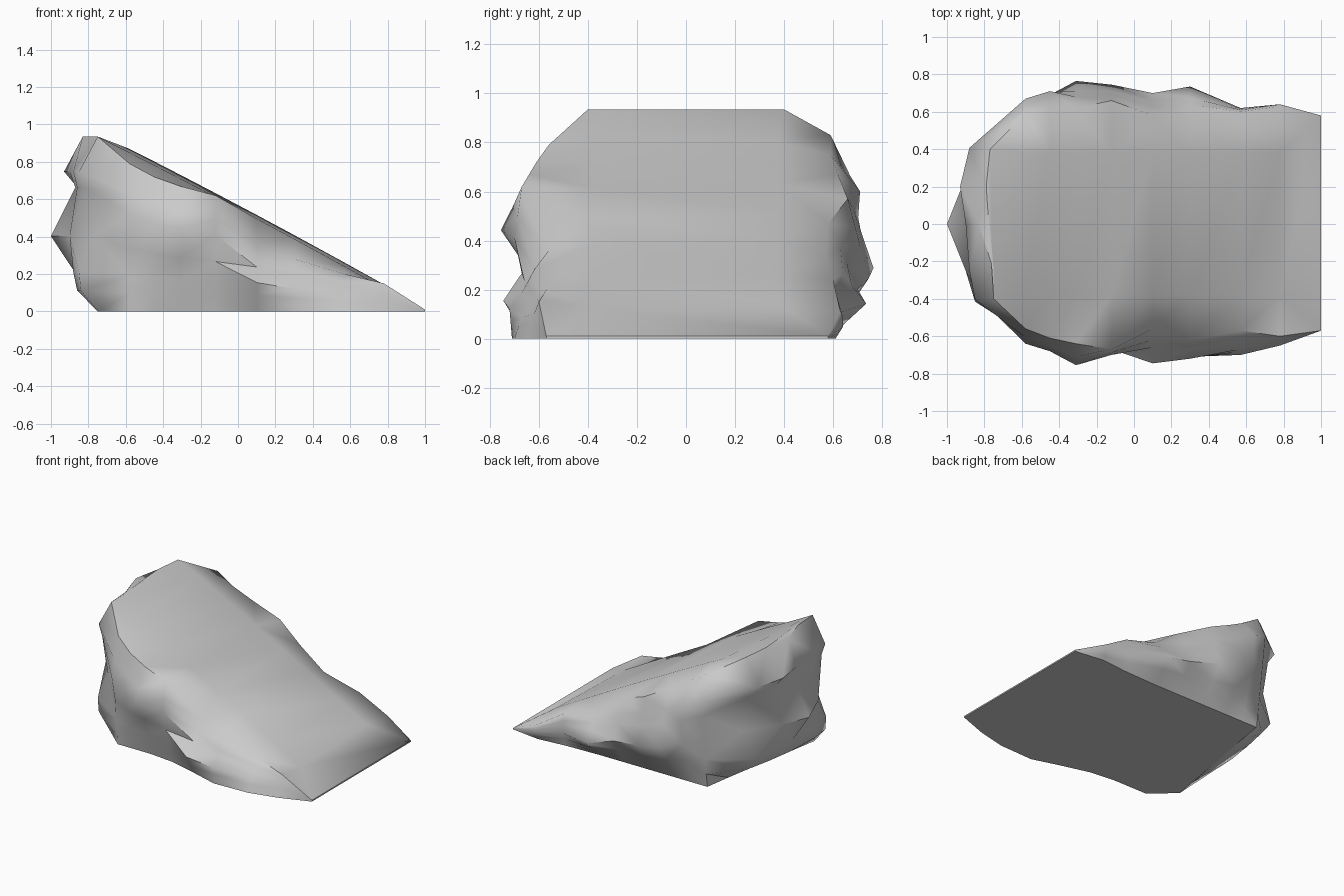
import bpy, bmesh

if "Cube" in bpy.data.objects:
    bpy.data.objects.remove(bpy.data.objects["Cube"])

# Stations along the ramp, from the toe (x = 1) to the crest
XS = [1, .78, .57, .3, .1, -.12, -.31, -.45, -.58]
# Flank half-widths at each station: base, lower bulge, upper bulge, rim, then rim height
FRONT = dict(
    keys=(0, .43, .66, 1),
    base=[.57, .65, .70, .71, .65, .59, .57, .57, .57],
    low=[.57, .63, .67, .72, .745, .67, .65, .64, .60],
    high=[.57, .62, .63, .67, .66, .70, .755, .68, .64],
    rim=[.57, .60, .57, .62, .56, .67, .64, .61, .56],
    z=[.01, .15, .20, .28, .36, .62, .67, .72, .79])
BACK = dict(
    keys=(0, .43, .8, 1),
    base=[.58, .61, .59, .58, .58, .58, .58, .58, .58],
    low=[.58, .64, .62, .735, .70, .745, .765, .69, .63],
    high=[.58, .64, .61, .64, .63, .69, .68, .71, .67],
    rim=[.58, .63, .60, .57, .58, .66, .62, .59, .59],
    z=[.01, .11, .24, .33, .47, .57, .67, .75, .83])
ROWS = [0, .12, .25, .43, .66, .8, 1]
REAR_ROWS = [0, .12, .22, .43, .71, .8, 1]
# Tall rear face: column y at base / middle / rim, and x at each row
REAR = [
    ((-.42, -.41, -.40), [-.75, -.84, -.85, -.77, -.82, -.85, -.75]),
    ((-.25, -.25, -.25), [-.72, -.86, -.88, -.90, -.86, -.88, -.75]),
    ((0, 0, 0), [-.68, -.85, -.87, -1.0, -.87, -.90, -.83]),
    ((.2, .2, .2), [-.64, -.82, -.86, -.92, -.86, -.93, -.79]),
    ((.38, .42, .40), [-.61, -.78, -.85, -.77, -.82, -.88, -.77])]


def interp(t, keys, vals):
    for a, b, u, v in zip(keys, keys[1:], vals, vals[1:]):
        if t <= b:
            return u + (v - u) * (t - a) / (b - a)
    return vals[-1]


def flank(bm, side, i, sign):
    prof = [side[k][i] for k in ("base", "low", "high", "rim")]
    return [bm.verts.new((XS[i], sign * interp(t, side["keys"], prof),
                          t * side["z"][i])) for t in ROWS]


def face(bm, verts):
    unique = list(dict.fromkeys(verts))
    if len(unique) > 2:
        bm.faces.new(unique)


bm = bmesh.new()
n = len(XS)
front = [flank(bm, FRONT, i, -1) for i in range(n)]
rear = [[bm.verts.new((x, interp(t, (0, .43, 1), ys), .935 * t))
         for t, x in zip(REAR_ROWS, xs)] for ys, xs in REAR]
back = [flank(bm, BACK, i, 1) for i in range(n)]

# Rocky walls and flat underside
ring = front + rear + back[::-1]
for a, b in zip(ring, ring[1:] + ring[:1]):
    for k in range(len(ROWS) - 1):
        face(bm, [a[k], b[k], b[k + 1], a[k + 1]])
face(bm, [c[0] for c in ring])

# Sloping ramp surface with rolled-down edges
rim_f = [c[-1] for c in front] + [rear[0][-1]]
rim_b = [c[-1] for c in back] + [rear[-1][-1]]
in_f, in_b = [rim_f[0]], [rim_b[0]]
for x in XS[1:]:
    z = .01 + .529 * (1 - x) + .02 * (1 - x * x)
    in_f.append(bm.verts.new((x, -.38, z - .01)))
    in_b.append(bm.verts.new((x, .38, z + .01)))
in_f.append(rim_f[-1])
in_b.append(rim_b[-1])
for i in range(n):
    for p, q in ((rim_f, in_f), (in_f, in_b), (in_b, rim_b)):
        face(bm, [p[i], p[i + 1], q[i + 1], q[i]])
face(bm, [c[-1] for c in rear])

bmesh.ops.remove_doubles(bm, verts=bm.verts, dist=.0003)
bmesh.ops.triangulate(bm, faces=bm.faces)
bmesh.ops.recalc_face_normals(bm, faces=bm.faces)
mesh = bpy.data.meshes.new("rock_ramp")
bm.to_mesh(mesh)
bm.free()
rock = bpy.data.objects.new("rock_ramp", mesh)
bpy.context.collection.objects.link(rock)
bpy.context.view_layer.objects.active = rock
rock.select_set(True)
bpy.ops.object.shade_smooth_by_angle(angle=.95)

# Keep the underside flat-shaded
for p in mesh.polygons:
    if p.normal.z < -.99:
        p.use_smooth = False
for e in mesh.edges:
    if all(mesh.vertices[v].co.z < 1e-4 for v in e.vertices):
        e.use_edge_sharp = True
